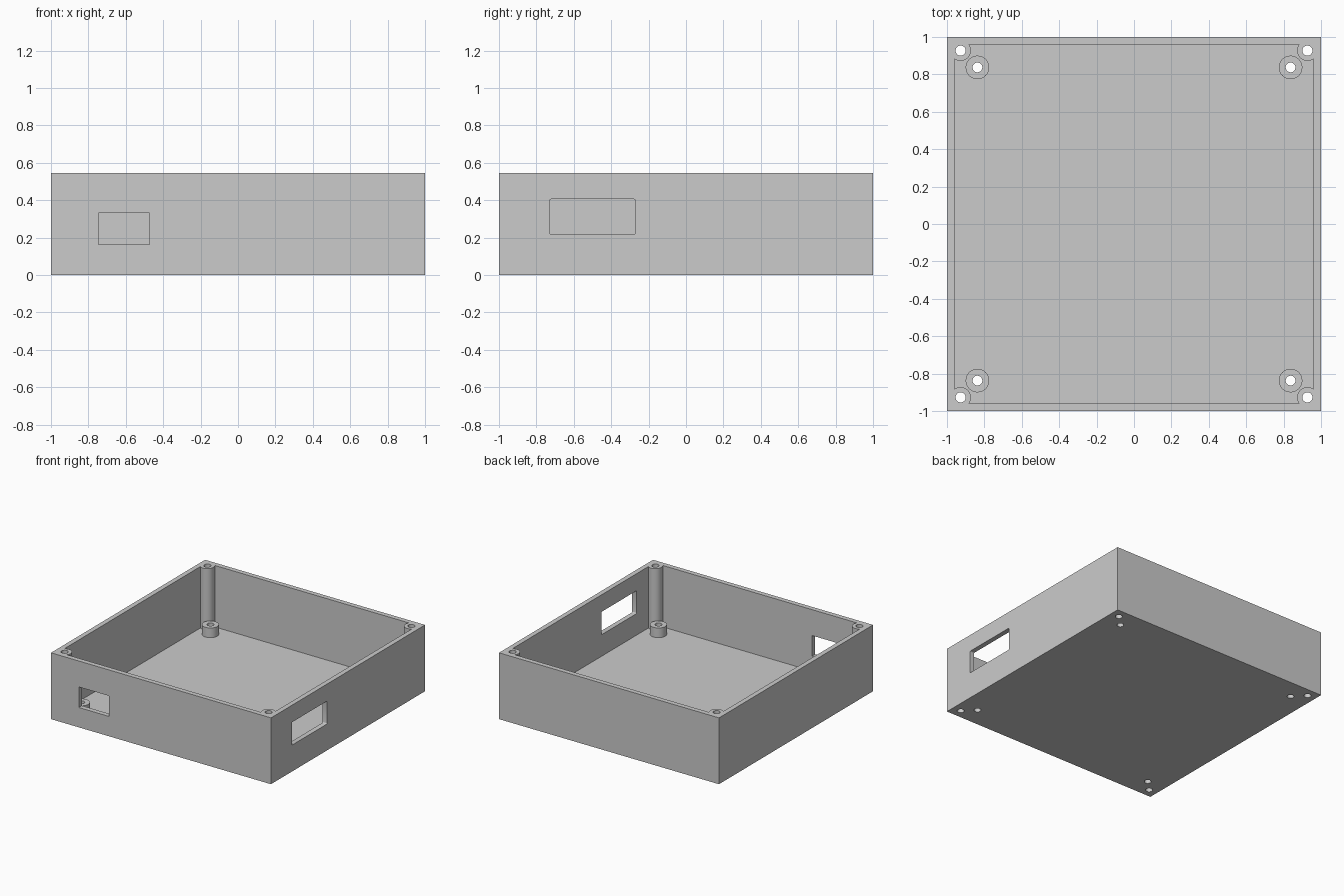
import bpy, bmesh, math
from mathutils import Matrix, Vector

default = bpy.data.objects.get("Cube")
if default:
    bpy.data.objects.remove(default, do_unlink=True)

HEIGHT, WALL, FLOOR = 0.545, 0.04, 0.04
POST, STANDOFF = 0.927, 0.837          # distance of fixings from the centre lines
STANDOFF_TOP = 0.12


def make_object(name, bm):
    mesh = bpy.data.meshes.new(name)
    bm.to_mesh(mesh)
    bm.free()
    obj = bpy.data.objects.new(name, mesh)
    bpy.context.collection.objects.link(obj)
    return obj


def box(name, low, high, round_x=0):
    """Box between two corners, optionally rounding the edges along x."""
    low, high = Vector(low), Vector(high)
    bm = bmesh.new()
    bmesh.ops.create_cube(bm, size=1)
    for v in bm.verts:
        v.co = (low + high) / 2 + v.co * (high - low)
    if round_x:
        edges = [e for e in bm.edges
                 if abs(e.verts[0].co.x - e.verts[1].co.x) > 0.01]
        bmesh.ops.bevel(bm, geom=edges, offset=round_x, segments=4,
                        profile=0.5, affect='EDGES')
    return make_object(name, bm)


def corner_cylinders(name, distance, radius, low, high):
    """Four upright cylinders, one near each corner."""
    bm = bmesh.new()
    for sx in (-1, 1):
        for sy in (-1, 1):
            place = Matrix.Translation((sx * distance, sy * distance, (low + high) / 2))
            bmesh.ops.create_cone(bm, cap_ends=True, segments=48, radius1=radius,
                                  radius2=radius, depth=high - low, matrix=place)
    return make_object(name, bm)


def subtract(target, *cutters):
    """Cut each helper out of the target, then remove the helpers."""
    for cutter in cutters:
        cutter.hide_render = True
        mod = target.modifiers.new(cutter.name, 'BOOLEAN')
        mod.operation, mod.solver, mod.object = 'DIFFERENCE', 'EXACT', cutter
    graph = bpy.context.evaluated_depsgraph_get()
    mesh = bpy.data.meshes.new_from_object(target.evaluated_get(graph))
    target.modifiers.clear()
    target.data = mesh
    for cutter in cutters:
        bpy.data.objects.remove(cutter, do_unlink=True)


# Cavity shape, leaving room for the corner posts and the low standoffs
inner = 1 - WALL
cavity = box("cavity", (-inner, -inner, FLOOR), (inner, inner, 0.8))
subtract(cavity,
         corner_cylinders("corner_posts", POST, 0.055, -0.2, 1),
         corner_cylinders("standoffs", STANDOFF, 0.063, -0.2, STANDOFF_TOP))

# Open-topped case with its posts, standoffs, screw holes and two wall openings
case = box("case_bottom", (-1, -1, 0), (1, 1, HEIGHT))
subtract(case, cavity)
subtract(case,
         corner_cylinders("post_holes", POST, 0.027, -0.3, 1.1),
         corner_cylinders("standoff_holes", STANDOFF, 0.026, -0.3, 1.1),
         box("front_opening", (-0.747, -1.1, 0.163), (-0.474, -0.9, 0.332)),
         box("side_opening", (0.9, -0.73, 0.217), (1.1, -0.272, 0.405), round_x=0.008))

# Plain grey plastic
grey = bpy.data.materials.new("grey_plastic")
grey.use_nodes = True
colour = (0.6, 0.6, 0.6, 1)
grey.diffuse_color = colour
grey.node_tree.nodes["Principled BSDF"].inputs["Base Color"].default_value = colour
case.data.materials.clear()
case.data.materials.append(grey)
for face in case.data.polygons:
    face.material_index = 0

# Smooth round parts, crisp edges elsewhere
bpy.ops.object.select_all(action='DESELECT')
case.select_set(True)
bpy.context.view_layer.objects.active = case
bpy.ops.object.shade_smooth_by_angle(angle=math.radians(30))
